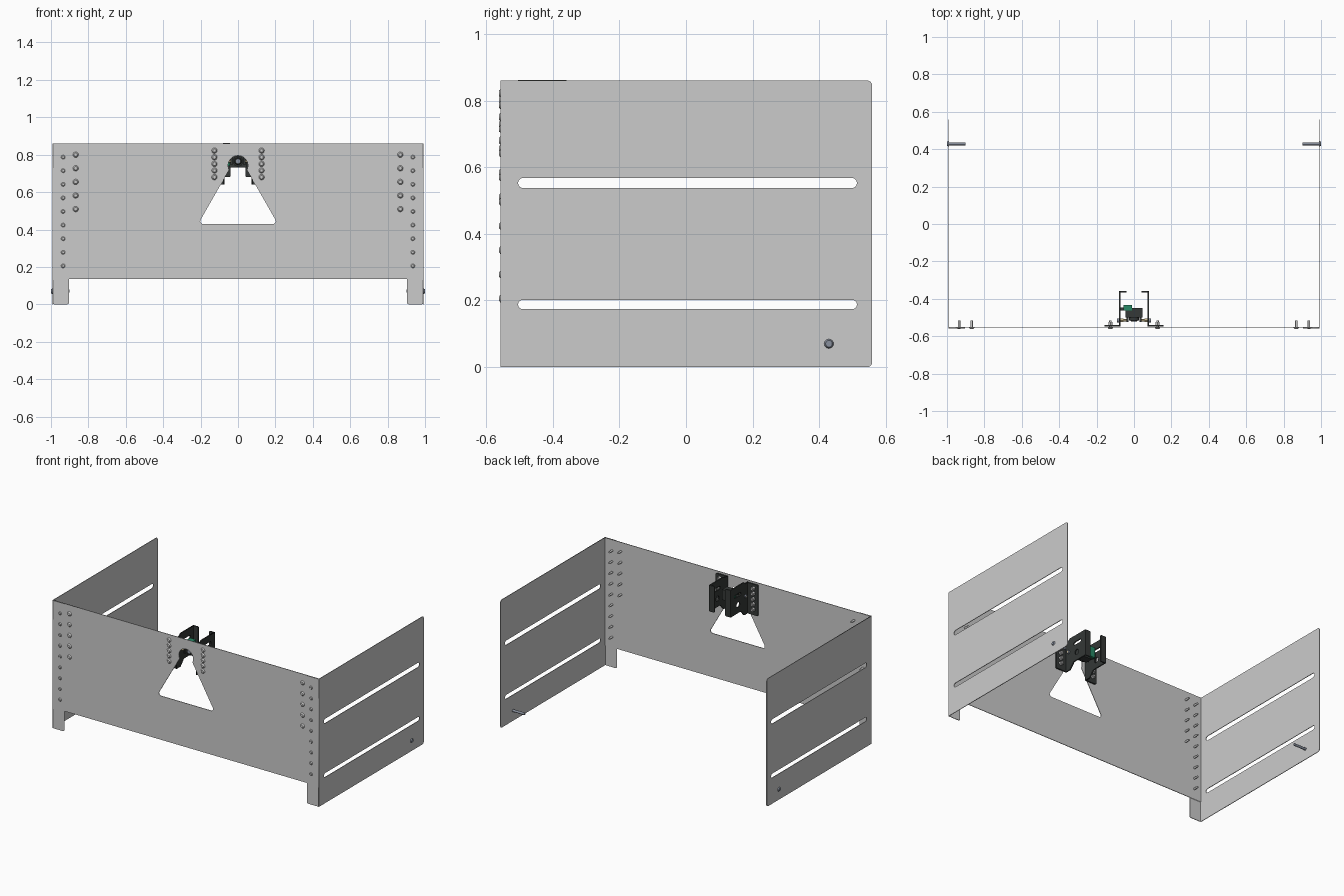
import bpy, math
from mathutils import Matrix, Vector

if "Cube" in bpy.data.objects:
    bpy.data.objects.remove(bpy.data.objects["Cube"])

def mat(name, r, g, b):
    m = bpy.data.materials.new(name)
    m.diffuse_color = (r, g, b, 1)
    m.use_nodes = True
    m.node_tree.nodes["Principled BSDF"].inputs["Base Color"].default_value = m.diffuse_color
    return m

BLACK = mat("black_paint", 0.035, 0.04, 0.038)
GREEN = mat("board_green", 0.02, 0.25, 0.13)
BRASS = mat("brass", 0.55, 0.45, 0.25)
STEEL = mat("bolt_steel", 0.25, 0.28, 0.34)

# ---- outline helpers -------------------------------------------------
def fillet(corners, n=6):
    """Round each (x, y, radius) corner of a polygon."""
    out = []
    for i, (x, y, r) in enumerate(corners):
        p = Vector((x, y))
        if r == 0:
            out.append(p)
            continue
        a = (Vector(corners[i - 1][:2]) - p).normalized()
        b = (Vector(corners[(i + 1) % len(corners)][:2]) - p).normalized()
        half = a.angle(b) / 2
        c = p + (a + b).normalized() * (r / math.sin(half))
        t = r / math.tan(half)
        u, v = p + a * t - c, p + b * t - c
        out += [c + u.lerp(v, k / n).normalized() * r for k in range(n + 1)]
    return out

def arc(cx, cy, r, a0, a1, n=12):
    return [Vector((cx + r * math.cos(math.radians(a0 + (a1 - a0) * k / n)),
                    cy + r * math.sin(math.radians(a0 + (a1 - a0) * k / n)))) for k in range(n + 1)]

def slot(x0, x1, y0, y1):
    r, cy = (y1 - y0) / 2, (y0 + y1) / 2
    return arc(x1 - r, cy, r, -90, 90) + arc(x0 + r, cy, r, 90, 270)

def circle(cx, cy, r):
    return arc(cx, cy, r, 0, 345, 23)

def rect(x0, x1, y0, y1, r=0):
    return fillet([(x0, y0, r), (x1, y0, r), (x1, y1, r), (x0, y1, r)])

def sheet(name, axis, pos, thick, loops, material=None):
    """Flat sheet with holes; axis 'y' uses (x, z) outlines, axis 'x' uses (y, z)."""
    cu = bpy.data.curves.new(name, 'CURVE')
    cu.dimensions, cu.fill_mode, cu.extrude = '2D', 'BOTH', thick / 2
    for loop in loops:
        s = cu.splines.new('POLY')
        s.points.add(len(loop) - 1)
        for q, p in zip(s.points, loop):
            q.co = (p[0], p[1], 0, 1)
        s.use_cyclic_u = True
    tmp = bpy.data.objects.new(name + "_outline", cu)
    bpy.context.collection.objects.link(tmp)
    dg = bpy.context.evaluated_depsgraph_get()
    me = bpy.data.meshes.new_from_object(tmp.evaluated_get(dg))
    bpy.data.objects.remove(tmp)
    if axis == 'y':
        m = Matrix(((1, 0, 0, 0), (0, 0, -1, pos), (0, 1, 0, 0), (0, 0, 0, 1)))
    else:
        m = Matrix(((0, 0, 1, pos), (1, 0, 0, 0), (0, 1, 0, 0), (0, 0, 0, 1)))
    me.transform(m)
    me.materials.clear()
    if material:
        me.materials.append(material)
    ob = bpy.data.objects.new(name, me)
    bpy.context.collection.objects.link(ob)
    return ob

# ---- solid helpers ---------------------------------------------------
def rod(name, a, b, r, material=None, r2=None, sides=16):
    a, b = Vector(a), Vector(b)
    d = b - a
    bpy.ops.mesh.primitive_cone_add(vertices=sides, radius1=r, radius2=r if r2 is None else r2,
                                    depth=d.length, location=(a + b) / 2,
                                    rotation=d.to_track_quat('Z', 'Y').to_euler())
    ob = bpy.context.object
    ob.name = name
    if material:
        ob.data.materials.append(material)
    if sides > 6:
        bpy.ops.object.shade_smooth_by_angle(angle=math.radians(35))
    return ob

def box(name, x, y, z, material=None):
    bpy.ops.mesh.primitive_cube_add(size=1, location=[sum(v) / 2 for v in (x, y, z)])
    ob = bpy.context.object
    ob.name = name
    ob.scale = [v[1] - v[0] for v in (x, y, z)]
    if material:
        ob.data.materials.append(material)
    return ob

# ---- front panel with keyhole-shaped opening -------------------------
opening = fillet([(-0.047, 0.72, 0), (-0.213, 0.43, 0.015), (0.213, 0.43, 0.015), (0.047, 0.72, 0)])
opening += arc(0, 0.742, 0.053, -24, 204, 20)
sheet("front_panel", 'y', -0.5515, 0.004, [rect(-0.989, 0.989, 0.135, 0.86), opening])

for s, side in ((-1, "left"), (1, "right")):
    # ---- side panel with two slots, plus its folded front flange
    outline = fillet([(-0.5575, 0, 0), (0.559, 0, 0.015), (0.559, 0.86, 0.015), (-0.5575, 0.86, 0)])
    sheet(side + "_side_panel", 'x', s * 0.991, 0.004,
          [outline, slot(-0.504, 0.513, 0.537, 0.568), slot(-0.504, 0.513, 0.174, 0.202),
           circle(0.429, 0.07, 0.007)])
    sheet(side + "_front_flange", 'y', -0.5555, 0.004,
          [fillet([(s * 0.993, 0, 0.012), (s * 0.903, 0, 0.012),
                   (s * 0.903, 0.86, 0), (s * 0.993, 0.86, 0)])])

    # ---- axle bolt near the back
    rod(side + "_bolt_head", (s * 0.993, 0.429, 0.07), (s * 1.0, 0.429, 0.07), 0.014, STEEL, 0.010)
    rod(side + "_bolt_shaft", (s * 0.995, 0.429, 0.07), (s * 0.90, 0.429, 0.07), 0.008, STEEL)

    # ---- rivet columns: (x, top z, spacing, count, head radius, head base y)
    for label, x, z0, dz, n, r, yb in (("outer", 0.935, 0.787, 0.0727, 9, 0.011, -0.5575),
                                       ("inner", 0.868, 0.80, 0.0727, 5, 0.015, -0.5535),
                                       ("bracket", 0.126, 0.822, 0.0355, 5, 0.015, -0.5535)):
        for i in range(n):
            z = z0 - dz * i
            rod(f"{side}_{label}_rivet_head", (s * x, yb, z), (s * x, -0.561, z), r, None, r * 0.6)
            rod(f"{side}_{label}_rivet_shaft", (s * x, -0.5535, z), (s * x, -0.517, z), 0.0065)
            if label == "bracket":
                rod("bracket_nut", (s * x, -0.541, z), (s * x, -0.524, z), 0.013, None, None, 6)

    # ---- bracket: mounting flange, web with holes, inward hook
    top = 0.862 if s < 0 else 0.856
    sheet(side + "_bracket_flange", 'y', -0.544, 0.009,
          [rect(s * 0.078, s * 0.157, 0.64, 0.848, 0.008)], BLACK)
    web = fillet([(-0.5485, 0.64, 0), (-0.505, 0.64, 0.01), (-0.47, 0.68, 0.015), (-0.36, 0.68, 0),
                  (-0.36, top, 0), (-0.505, top, 0.01), (-0.515, 0.848, 0.003), (-0.5485, 0.848, 0)])
    sheet(side + "_bracket_web", 'x', s * 0.077, 0.008,
          [web, circle(-0.515, 0.765, 0.01), slot(-0.47, -0.40, 0.79, 0.812),
           circle(-0.44, 0.735, 0.018)], BLACK)
    sheet(side + "_bracket_hook", 'y', -0.363, 0.008,
          [rect(s * 0.04, s * 0.081, 0.68, top, 0.006)], BLACK)

    # ---- pivot screws holding the camera
    rod(side + "_pivot_screw", (s * 0.035, -0.515, 0.765), (s * 0.09, -0.515, 0.765), 0.006, BRASS)
    rod(side + "_pivot_nut", (s * 0.055, -0.515, 0.765), (s * 0.071, -0.515, 0.765), 0.011, BRASS, None, 6)
    rod(side + "_pivot_head", (s * 0.081, -0.515, 0.765), (s * 0.09, -0.515, 0.765), 0.011, STEEL)
    box(side + "_camera_ear", sorted((s * 0.03, s * 0.04)), (-0.525, -0.49), (0.745, 0.785), BLACK)

# ---- camera module ---------------------------------------------------
box("camera_body", (-0.045, 0.045), (-0.50, -0.448), (0.732, 0.802), BLACK)
rod("lens_barrel", (0, -0.50, 0.765), (0, -0.515, 0.765), 0.028, BLACK, None, 24)
rod("lens_rim", (0, -0.515, 0.765), (0, -0.522, 0.765), 0.02, BLACK, 0.016, 24)
rod("lens_glass", (0, -0.522, 0.765), (0, -0.5225, 0.765), 0.011, STEEL)
box("circuit_board", (-0.055, -0.01), (-0.462, -0.432), (0.74, 0.81), GREEN)
box("camera_connector", (-0.075, -0.05), (-0.462, -0.446), (0.752, 0.79), BLACK)
